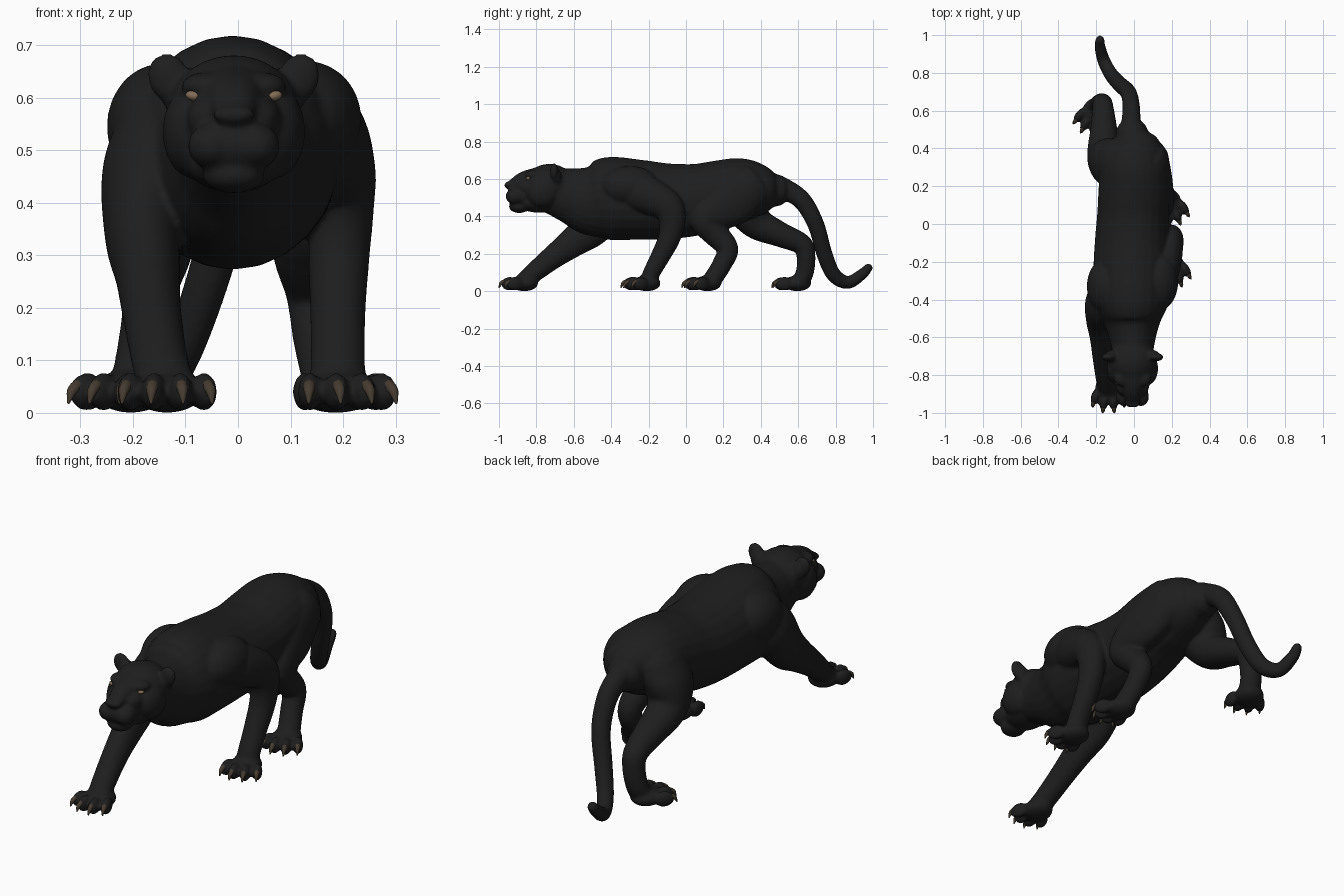
import bpy, bmesh, math
from mathutils import Vector, Matrix

if "Cube" in bpy.data.objects:
    bpy.data.objects.remove(bpy.data.objects["Cube"])


def mat(name, col):
    m = bpy.data.materials.new(name)
    m.diffuse_color = (*col, 1)
    m.use_nodes = True
    m.node_tree.nodes["Principled BSDF"].inputs["Base Color"].default_value = m.diffuse_color
    return m


FUR = mat("black fur", (0.013, 0.013, 0.013))
CLAW = mat("brown claw", (0.06, 0.045, 0.03))
EYE = mat("tan eye", (0.22, 0.15, 0.09))


def blob(bm, c, r, rot=None):
    """Ellipsoid with centre c and radii r."""
    m = Matrix.Translation(c) @ (rot or Matrix()) @ Matrix.Diagonal((*r, 1))
    bmesh.ops.create_uvsphere(bm, u_segments=24, v_segments=14, radius=1, matrix=m)


def pair(bm, c, r, cx=-0.008, rot=0):
    """Ellipsoid mirrored left and right of the head centre."""
    for s in (-1, 1):
        blob(bm, (cx + s * c[0], c[1], c[2]), r, Matrix.Rotation(s * rot, 4, 'Y'))


def tube(bm, pts, steps=6, n=24):
    """Loft through (x, y, z, side radius, other radius) with rounded ends."""
    P = [Vector(p) for p in pts]
    P = [2 * P[0] - P[1]] + P + [2 * P[-1] - P[-2]]
    S = []
    for i in range(1, len(P) - 2):
        a, b, c, d = P[i - 1:i + 3]
        for k in range(steps):
            t = k / steps
            S.append(0.5 * (2 * b + (c - a) * t + (2 * a - 5 * b + 4 * c - d) * t * t
                            + (3 * b - a - 3 * c + d) * t ** 3))
    S.append(P[-2])
    frames = []
    for i, q in enumerate(S):
        t = Vector((S[min(i + 1, len(S) - 1)] - S[max(i - 1, 0)])[:3])
        frames.append((Vector(q[:3]), t.normalized(), q[3], q[4]))

    def cap(f, sgn):
        p, t, a, b = f
        return [(p + t * sgn * min(a, b) * math.sin(w), t, a * math.cos(w), b * math.cos(w))
                for w in (0.5, 0.95, 1.4)]
    frames = cap(frames[0], -1)[::-1] + frames + cap(frames[-1], 1)
    rings = []
    for p, t, a, b in frames:
        side = Vector((1, 0, 0))
        side = (side - t * side.dot(t)).normalized()
        up = t.cross(side)
        rings.append([bm.verts.new(p + side * a * math.cos(w) + up * b * math.sin(w))
                      for w in (2 * math.pi * k / n for k in range(n))])
    for r0, r1 in zip(rings, rings[1:]):
        for k in range(n):
            bm.faces.new((r0[k], r0[(k + 1) % n], r1[(k + 1) % n], r1[k]))
    bm.faces.new(rings[0][::-1])
    bm.faces.new(rings[-1])


def finish(bm, name, m):
    bmesh.ops.recalc_face_normals(bm, faces=bm.faces)
    me = bpy.data.meshes.new(name)
    bm.to_mesh(me)
    bm.free()
    me.materials.append(m)
    me.polygons.foreach_set("use_smooth", [True] * len(me.polygons))
    ob = bpy.data.objects.new(name, me)
    bpy.context.scene.collection.objects.link(ob)
    return ob


body = bmesh.new()

# torso and neck
tube(body, [(-.008, -.74, .545, .10, .118), (-.008, -.62, .512, .12, .15),
            (-.01, -.52, .490, .15, .190), (-.01, -.41, .496, .195, .222),
            (-.01, -.25, .489, .205, .214), (-.01, -.10, .481, .198, .203),
            (-.005, .05, .49, .19, .192), (0, .18, .522, .188, .178),
            (0, .30, .542, .178, .17), (0, .41, .542, .145, .135),
            (-.01, .47, .54, .09, .09)])

# tail
tube(body, [(-.012, .38, .58, .085, .085), (-.014, .46, .565, .068, .068),
            (-.015, .54, .54, .052, .056), (-.015, .625, .48, .046, .050),
            (-.03, .695, .355, .043, .045), (-.075, .74, .20, .040, .043),
            (-.12, .79, .088, .037, .040), (-.16, .865, .047, .034, .035),
            (-.18, .94, .09, .029, .030), (-.18, .975, .125, .024, .024)])

# shoulder masses
blob(body, (-.145, -.33, .545), (.105, .15, .12))
blob(body, (.13, -.30, .56), (.105, .16, .11))

# front legs: left reaches forward, right is under the body
tube(body, [(-.12, -.37, .57, .09, .10), (-.165, -.42, .46, .093, .12),
            (-.18, -.50, .345, .075, .105), (-.172, -.60, .265, .062, .082),
            (-.163, -.71, .183, .056, .064), (-.148, -.82, .095, .054, .052),
            (-.135, -.88, .05, .055, .04)])
tube(body, [(.08, -.37, .57, .08, .09), (.15, -.25, .53, .09, .105),
            (.192, -.11, .465, .07, .085), (.197, -.075, .39, .062, .073),
            (.192, -.088, .29, .058, .06), (.19, -.135, .19, .053, .052),
            (.19, -.183, .10, .052, .046), (.19, -.20, .05, .055, .048)])

# hind legs: right steps forward, left trails behind
tube(body, [(.09, .34, .555, .095, .13), (.125, .22, .47, .08, .135),
            (.14, .10, .385, .072, .08), (.132, .15, .315, .068, .07),
            (.145, .222, .228, .054, .058), (.155, .19, .14, .05, .052),
            (.175, .14, .06, .052, .05)])
tube(body, [(-.09, .32, .555, .10, .13), (-.14, .33, .46, .10, .13),
            (-.16, .38, .365, .088, .09), (-.16, .50, .305, .072, .068),
            (-.165, .62, .25, .056, .056), (-.17, .642, .18, .052, .05),
            (-.182, .635, .10, .052, .048), (-.19, .61, .05, .054, .046)])

# paws with four splayed toes, claws kept apart
claws = bmesh.new()


def paw(cx, cy, ang):
    rot = Matrix.Rotation(math.radians(ang), 4, 'Z')
    put = Matrix.Translation((cx, cy, 0)) @ rot
    blob(body, put @ Vector((0, -.01, .042)), (.07, .075, .042), rot)
    for u, f in ((-.07, -.06), (-.025, -.088), (.025, -.088), (.07, -.06)):
        turn = rot @ Matrix.Rotation(u * 4, 4, 'Z')
        blob(body, put @ Vector((u, f, .04)), (.023, .046, .037), turn)
        path = [(0, -.028, .052, .012), (0, -.046, .042, .010), (0, -.057, .02, .003)]
        base = put @ Vector((u, f, 0))
        tube(claws, [(*(base + turn.to_3x3() @ Vector(p[:3])), p[3], p[3]) for p in path], 3, 8)


for c in ((-.135, -.855, 0), (.19, -.20, 14), (.178, .125, 16), (-.20, .605, -22)):
    paw(*c)

# head: skull, cheeks, brow, bridge, muzzle, jaw, nose, ears
H = -.008
blob(body, (H, -.73, .568), (.127, .135, .113))
pair(body, (.074, -.765, .535), (.062, .09, .09))
blob(body, (H, -.79, .475), (.092, .11, .055))
pair(body, (.055, -.815, .622), (.045, .045, .026))
tube(body, [(H, -.78, .622, .07, .045), (H, -.87, .597, .052, .042),
            (H, -.935, .566, .038, .027)])
pair(body, (.045, -.85, .56), (.045, .06, .045))
blob(body, (H, -.885, .51), (.083, .075, .06))
pair(body, (.043, -.915, .508), (.045, .05, .043))
blob(body, (H, -.892, .452), (.06, .055, .034))
blob(body, (H, -.952, .567), (.042, .02, .018))
pair(body, (.124, -.705, .638), (.040, .022, .048), rot=.3)
pair(body, (.11, -.695, .615), (.032, .028, .045))

# fuse everything into one smooth skin
panther = finish(body, "panther_body", FUR)
mod = panther.modifiers.new("fuse", 'REMESH')
mod.mode = 'VOXEL'
mod.voxel_size = .0075
mod.use_smooth_shade = True
sm = panther.modifiers.new("relax", 'SMOOTH')
sm.factor, sm.iterations = .5, 8
dg = bpy.context.evaluated_depsgraph_get()
skin = bpy.data.meshes.new_from_object(panther.evaluated_get(dg))
panther.modifiers.clear()
panther.data = skin
skin.materials.clear()
skin.materials.append(FUR)
skin.polygons.foreach_set("use_smooth", [True] * len(skin.polygons))
bpy.context.view_layer.update()

finish(claws, "claws", CLAW)

# eyes laid on the face surface
eyes = bmesh.new()
for s in (-1, 1):
    x = H + s * .074
    hit, loc, nor, _ = panther.ray_cast((x, -2, .603), (0, 1, 0))
    y = loc.y if hit else -.84
    blob(eyes, (x, y + .003, .603), (.018, .012, .010), Matrix.Rotation(-s * .2, 4, 'Y'))
finish(eyes, "eyes", EYE)
